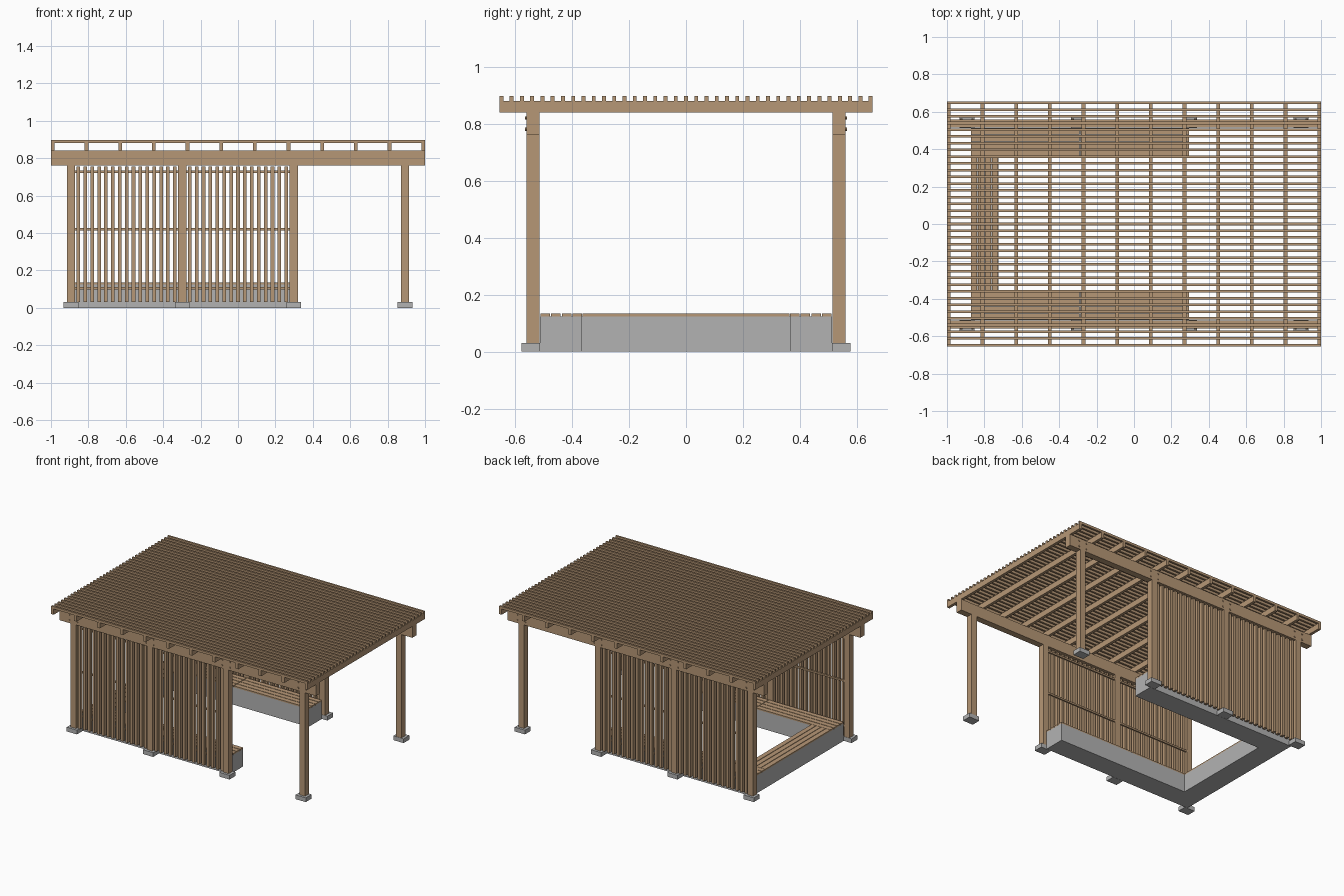
import bpy
import bmesh
from mathutils import Matrix, Vector

if "Cube" in bpy.data.objects:
    bpy.data.objects.remove(bpy.data.objects["Cube"])


def material(name, rgb):
    mat = bpy.data.materials.new(name)
    mat.use_nodes = True
    mat.diffuse_color = (*rgb, 1)
    mat.node_tree.nodes["Principled BSDF"].inputs["Base Color"].default_value = (*rgb, 1)
    return mat


WOOD = material("warm wood", (0.47, 0.31, 0.18))
CONCRETE = material("grey concrete", (0.45, 0.45, 0.45))


def make_object(name, bm, mat):
    mesh = bpy.data.meshes.new(name)
    bm.to_mesh(mesh)
    bm.free()
    mesh.materials.append(mat)
    obj = bpy.data.objects.new(name, mesh)
    bpy.context.collection.objects.link(obj)
    return obj


def boxes(name, spans, mat):
    """One object from boxes, each given as (x0, x1), (y0, y1), (z0, z1)."""
    bm = bmesh.new()
    for span in spans:
        centre = Vector([(a + b) / 2 for a, b in span])
        size = Vector([b - a for a, b in span])
        bmesh.ops.create_cube(bm, size=1, matrix=Matrix.Translation(centre) @ Matrix.Diagonal(size).to_4x4())
    return make_object(name, bm, mat)


def around(c, width):
    return (c - width / 2, c + width / 2)


def side_span(side, inner, outer):
    return tuple(sorted((side * inner, side * outer)))


POST_X = [-0.893, -0.298, 0.298, 0.893]
POST_W = 0.043
POST_IN, POST_OUT = 0.515, 0.56
BEAM_Z, RAFTER_Z, SLAT_Z, TOP_Z = 0.76, 0.84, 0.88, 0.897
HALF_DEPTH = 0.655

for side, label in ((-1, "front"), (1, "back")):
    post_y = side_span(side, POST_IN, POST_OUT)

    # posts on offset concrete pads
    boxes(label + "_posts", [(around(x, POST_W), post_y, (0.03, BEAM_Z)) for x in POST_X], WOOD)
    boxes(label + "_footings",
          [(around(x, 0.08), side_span(side, 0.513, 0.577), (0, 0.03)) for x in POST_X], CONCRETE)
    boxes(label + "_beam", [((-1, 1), post_y, (BEAM_Z, RAFTER_Z))], WOOD)

    # bolt heads at each beam and post joint
    bm = bmesh.new()
    for x in POST_X:
        for dx in (-0.03, 0.03):
            for z in (0.78, 0.82):
                place = Matrix.Translation((x + dx, side * (POST_OUT + 0.002), z)) @ Matrix.Rotation(1.5708, 4, "X")
                bmesh.ops.create_cone(bm, cap_ends=True, segments=8, radius1=0.006, radius2=0.006,
                                      depth=0.006, matrix=place)
    make_object(label + "_bolts", bm, WOOD)

    # batten screens in the two closed bays
    battens, rails = [], []
    count = 15
    for left, right in zip(POST_X[:2], POST_X[1:3]):
        start, end = left + POST_W / 2, right - POST_W / 2
        pitch = (end - start) / count
        for i in range(count):
            battens.append((around(start + pitch * (i + 0.5), 0.019),
                            side_span(side, 0.526, 0.55), (0.03, 0.755)))
        for z in (0.105, 0.42, 0.727):
            rails.append(((start, end), side_span(side, 0.516, 0.526), around(z, 0.012)))
    boxes(label + "_screen_battens", battens, WOOD)
    boxes(label + "_screen_rails", rails, WOOD)

# roof rafters and closely spaced slats
boxes("rafters", [(around(-0.99 + 0.18 * i, 0.02), (-HALF_DEPTH, HALF_DEPTH), (RAFTER_Z, SLAT_Z))
                  for i in range(12)], WOOD)
boxes("roof_slats", [((-1, 1), around(-0.648 + 0.036 * i, 0.0135), (SLAT_Z, TOP_Z))
                     for i in range(37)], WOOD)

# U-shaped bench: concrete base with timber seat slats
SEAT_IN, SEAT_OUT = 0.365, 0.512
BENCH_LEFT, BENCH_RIGHT = -0.872, 0.295
SEAT_Z = (0.124, 0.134)
base_z = (0, SEAT_Z[0])
base = [((BENCH_LEFT, BENCH_LEFT + 0.147), (-SEAT_IN, SEAT_IN), base_z)]
seat = []
for side in (-1, 1):
    base.append(((BENCH_LEFT, BENCH_RIGHT), side_span(side, SEAT_IN, SEAT_OUT), base_z))
boxes("bench_base", base, CONCRETE)

for i in range(4):
    a = 0.0375 * i
    b = a + 0.0335
    seat.append(((BENCH_LEFT + a, BENCH_LEFT + b), (-SEAT_IN + 0.002, SEAT_IN - 0.002), SEAT_Z))
    for side in (-1, 1):
        for run in ((BENCH_LEFT, -0.291), (-0.287, BENCH_RIGHT)):
            seat.append((run, side_span(side, SEAT_IN + a, SEAT_IN + b), SEAT_Z))
boxes("bench_seat_slats", seat, WOOD)
